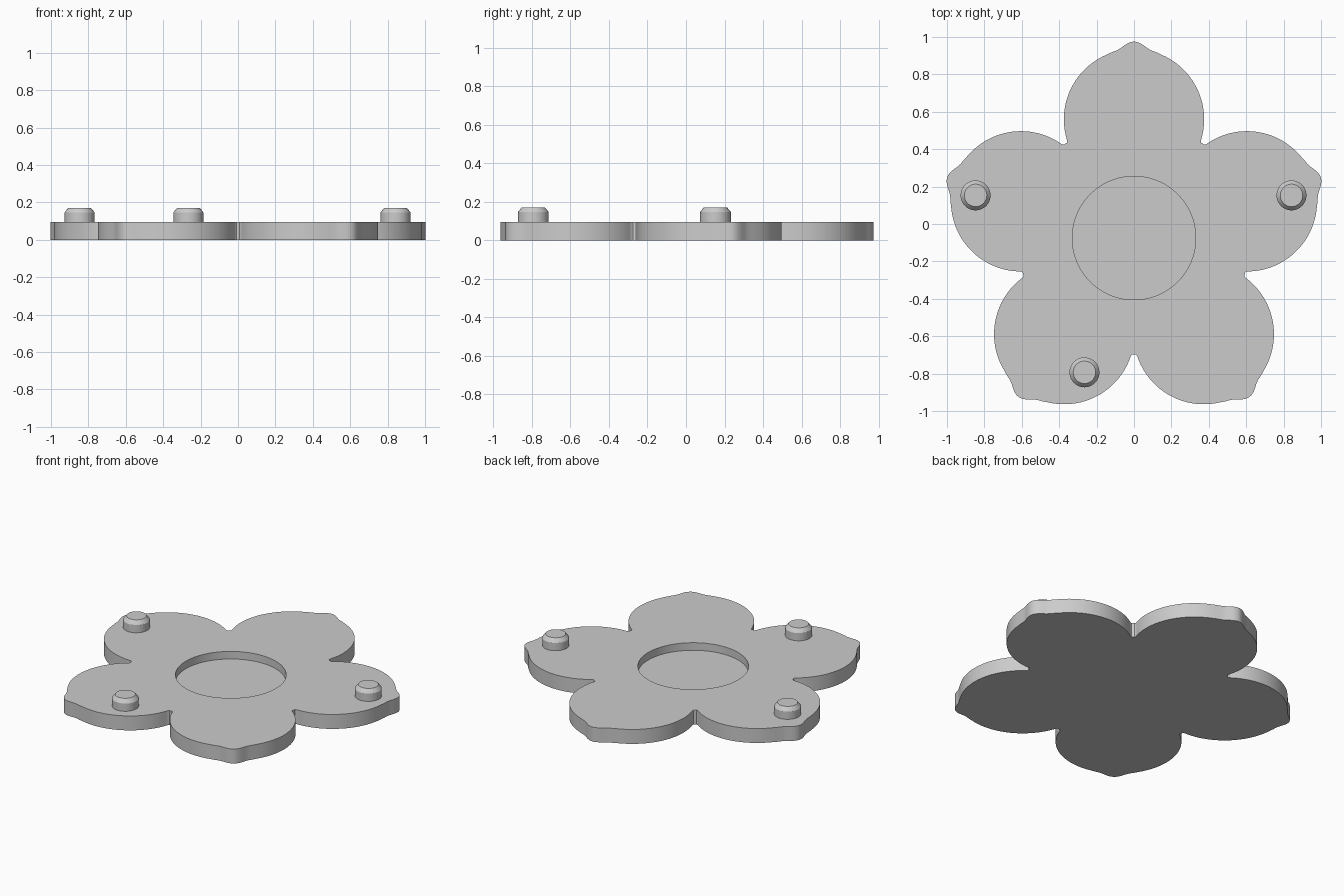
import bpy, bmesh, math

if "Cube" in bpy.data.objects:
    bpy.data.objects.remove(bpy.data.objects["Cube"])

CY = -0.075          # flower centre in y
THICK = 0.095
FLOOR = 0.045        # height of the recess floor

grey = bpy.data.materials.new("mid grey")
grey.diffuse_color = (0.6, 0.6, 0.6, 1)
grey.use_nodes = True
grey.node_tree.nodes["Principled BSDF"].inputs["Base Color"].default_value = grey.diffuse_color


def finish(bm, name):
    bmesh.ops.recalc_face_normals(bm, faces=bm.faces)
    mesh = bpy.data.meshes.new(name)
    bm.to_mesh(mesh)
    bm.free()
    mesh.materials.append(grey)
    obj = bpy.data.objects.new(name, mesh)
    bpy.context.collection.objects.link(obj)
    return obj


def activate(obj):
    bpy.ops.object.select_all(action='DESELECT')
    obj.select_set(True)
    bpy.context.view_layer.objects.active = obj


def smooth(obj):
    activate(obj)
    bpy.ops.object.shade_smooth_by_angle(angle=math.radians(32))


def lathe(name, profile, x, y, steps=48):
    """Closed solid of revolution from (radius, z) points."""
    bm = bmesh.new()
    rings = [[bm.verts.new((x + r * math.cos(2 * math.pi * i / steps),
                            y + r * math.sin(2 * math.pi * i / steps), z))
              for i in range(steps)] for r, z in profile]
    for a, b in zip(rings, rings[1:]):
        for i in range(steps):
            j = (i + 1) % steps
            bm.faces.new((a[i], a[j], b[j], b[i]))
    bm.faces.new(rings[0][::-1])
    bm.faces.new(rings[-1])
    return finish(bm, name)


# Half petal as (sideways, outward): pointed tip, round lobe, small notch
half = [(0.012, 1.049), (0.03, 1.043), (0.05, 1.031), (0.07, 1.016),
        (0.09, 1.004), (0.115, 0.995)]
for i in range(29):
    a = math.radians(67 - i * 83 / 28)
    half.append((0.375 * math.cos(a), 0.635 + 0.375 * math.sin(a)))
half += [(0.357, 0.517), (0.359, 0.509), (0.367, 0.505)]
petal = [(-v, u) for v, u in half[-2::-1]] + [(0, 1.05)] + half

# Flower plate: five petals around the centre, clockwise
bm = bmesh.new()
outline = []
for k in range(5):
    t = -k * math.tau / 5
    c, s = math.cos(t), math.sin(t)
    outline += [bm.verts.new((v * c - u * s, v * s + u * c + CY, 0)) for v, u in petal]
base = bm.faces.new(outline)
side = bmesh.ops.extrude_face_region(bm, geom=[base], use_keep_orig=True)
bmesh.ops.translate(bm, vec=(0, 0, THICK),
                    verts=[g for g in side['geom'] if isinstance(g, bmesh.types.BMVert)])
plate = finish(bm, "flower_plate")

# Round recess in the middle
cutter = lathe("recess_cutter", [(0.33, FLOOR), (0.33, 0.2)], 0, CY, 96)
cutter.hide_render = True
cut = plate.modifiers.new("recess", 'BOOLEAN')
cut.operation = 'DIFFERENCE'
cut.solver = 'EXACT'
cut.object = cutter
activate(plate)
bpy.ops.object.modifier_apply(modifier=cut.name)
bpy.data.objects.remove(cutter)
smooth(plate)

# Pegs with bevelled tops
peg = [(0.08, 0.085), (0.08, 0.146), (0.076, 0.152), (0.06, 0.171)]
for name, x, y in (("left_peg", -0.847, 0.153), ("right_peg", 0.842, 0.153),
                   ("front_peg", -0.265, -0.793)):
    smooth(lathe(name, peg, x, y))
